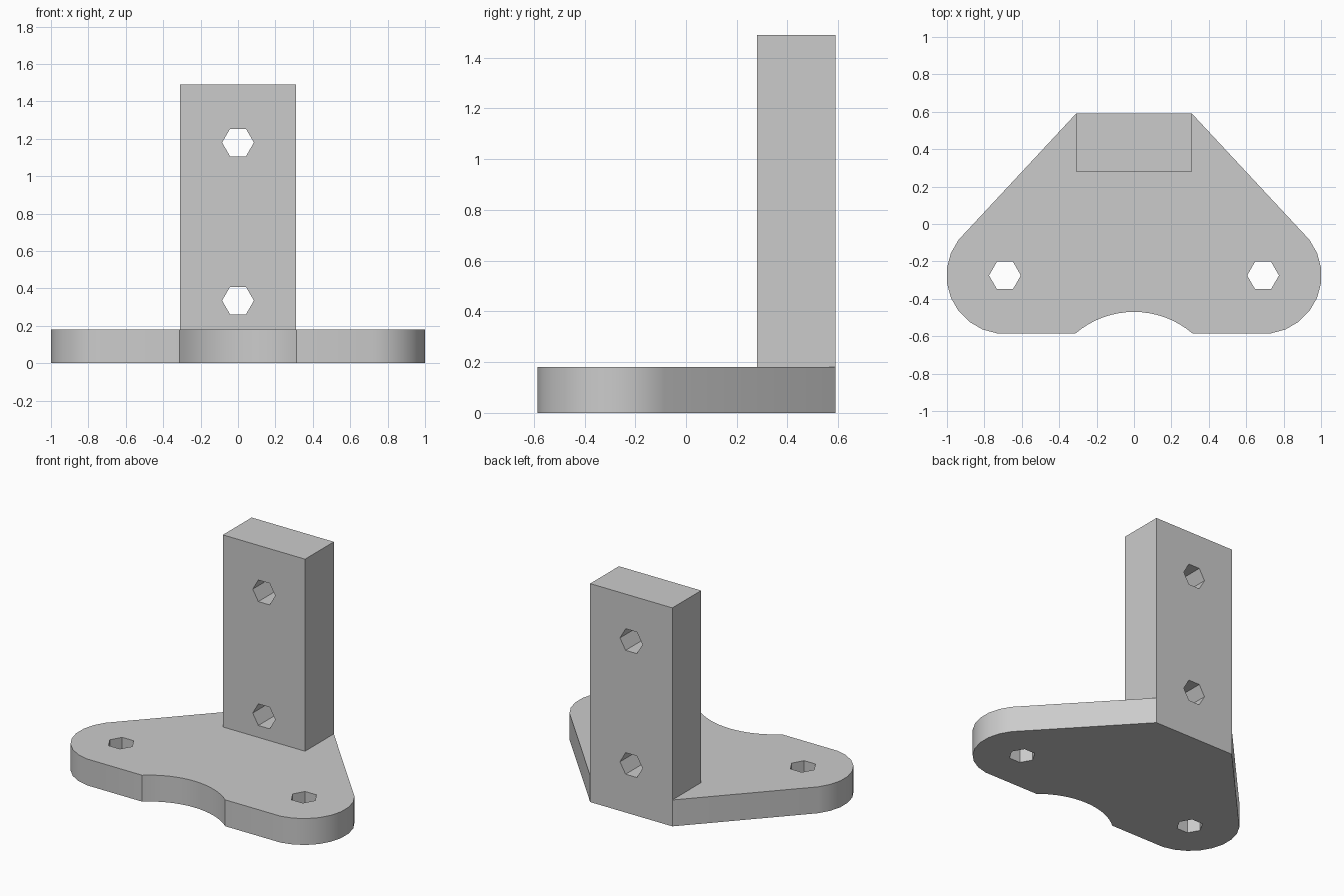
import bpy, bmesh, math
from mathutils import Matrix, Vector

old = bpy.data.objects.get("Cube")
if old:
    bpy.data.objects.remove(old, do_unlink=True)

THICK, HEIGHT = 0.18, 1.49
HALF_W, BACK, FRONT = 0.31, 0.59, 0.28
EAR_X, EAR_Y, EAR_R = 0.69, -0.275, 0.3127

grey = bpy.data.materials.new("plain grey")
grey.use_nodes = True
colour = (0.6, 0.6, 0.6, 1)
grey.diffuse_color = colour
grey.node_tree.nodes["Principled BSDF"].inputs["Base Color"].default_value = colour


def make_object(name, bm):
    bmesh.ops.recalc_face_normals(bm, faces=bm.faces)
    mesh = bpy.data.meshes.new(name)
    bm.to_mesh(mesh)
    bm.free()
    mesh.materials.append(grey)
    obj = bpy.data.objects.new(name, mesh)
    bpy.context.collection.objects.link(obj)
    return obj


def prism(name, outline, height):
    bm = bmesh.new()
    face = bm.faces.new([bm.verts.new((x, y, 0)) for x, y in outline])
    result = bmesh.ops.extrude_face_region(bm, geom=[face])
    top = [v for v in result["geom"] if isinstance(v, bmesh.types.BMVert)]
    bmesh.ops.translate(bm, verts=top, vec=(0, 0, height))
    return make_object(name, bm)


def hex_cutter(name, location, tilt):
    bm = bmesh.new()
    matrix = Matrix.Translation(location) @ Matrix.Rotation(tilt, 4, "X") @ Matrix.Rotation(math.pi / 2, 4, "Z")
    bmesh.ops.create_cone(bm, cap_ends=True, segments=6, radius1=0.085,
                          radius2=0.085, depth=0.6, matrix=matrix)
    # turn so that two corners lie along x
    ring = max(v.co.x for v in bm.verts) - location[0]
    if ring < 0.08:
        bmesh.ops.rotate(bm, verts=bm.verts, cent=location,
                         matrix=Matrix.Rotation(math.pi / 6, 3, "Y" if tilt else "Z"))
    return make_object(name, bm)


def combine(target, other, operation):
    mod = target.modifiers.new(operation.lower(), "BOOLEAN")
    mod.operation, mod.object, mod.solver = operation, other, "EXACT"
    bpy.context.view_layer.objects.active = target
    bpy.ops.object.modifier_apply(modifier=mod.name)
    bpy.data.objects.remove(other, do_unlink=True)


# Base plate: right half outline with rounded ear, mirrored to the left
half = [(HALF_W, BACK)]
for i in range(9):
    a = math.radians(37.5 - 15 * i)
    half.append((EAR_X + EAR_R * math.cos(a), EAR_Y + EAR_R * math.sin(a)))
# Concave scoop in the front edge
scoop_r, scoop_y = 0.483, -0.953
start = math.asin(0.313 / scoop_r)
for i in range(8):
    a = start * (1 - i / 8)
    half.append((scoop_r * math.sin(a), scoop_y + scoop_r * math.cos(a)))
outline = half + [(0, scoop_y + scoop_r)] + [(-x, y) for x, y in reversed(half)]
bracket = prism("bracket", outline, THICK)

# Upright post, flush with the back edge of the plate
post = prism("post", [(-HALF_W, FRONT), (HALF_W, FRONT), (HALF_W, BACK), (-HALF_W, BACK)], HEIGHT)
combine(bracket, post, "UNION")

# Hexagonal holes through the plate and the post
for x in (-EAR_X, EAR_X):
    combine(bracket, hex_cutter("plate_hole", Vector((x, EAR_Y, 0.1)), 0), "DIFFERENCE")
for z in (0.335, 1.18):
    combine(bracket, hex_cutter("post_hole", Vector((0, 0.435, z)), math.pi / 2), "DIFFERENCE")

# Smooth the rounded walls, keep the other edges sharp
bpy.ops.object.select_all(action="DESELECT")
bracket.select_set(True)
bpy.context.view_layer.objects.active = bracket
bpy.ops.object.shade_smooth_by_angle(angle=math.radians(30))
